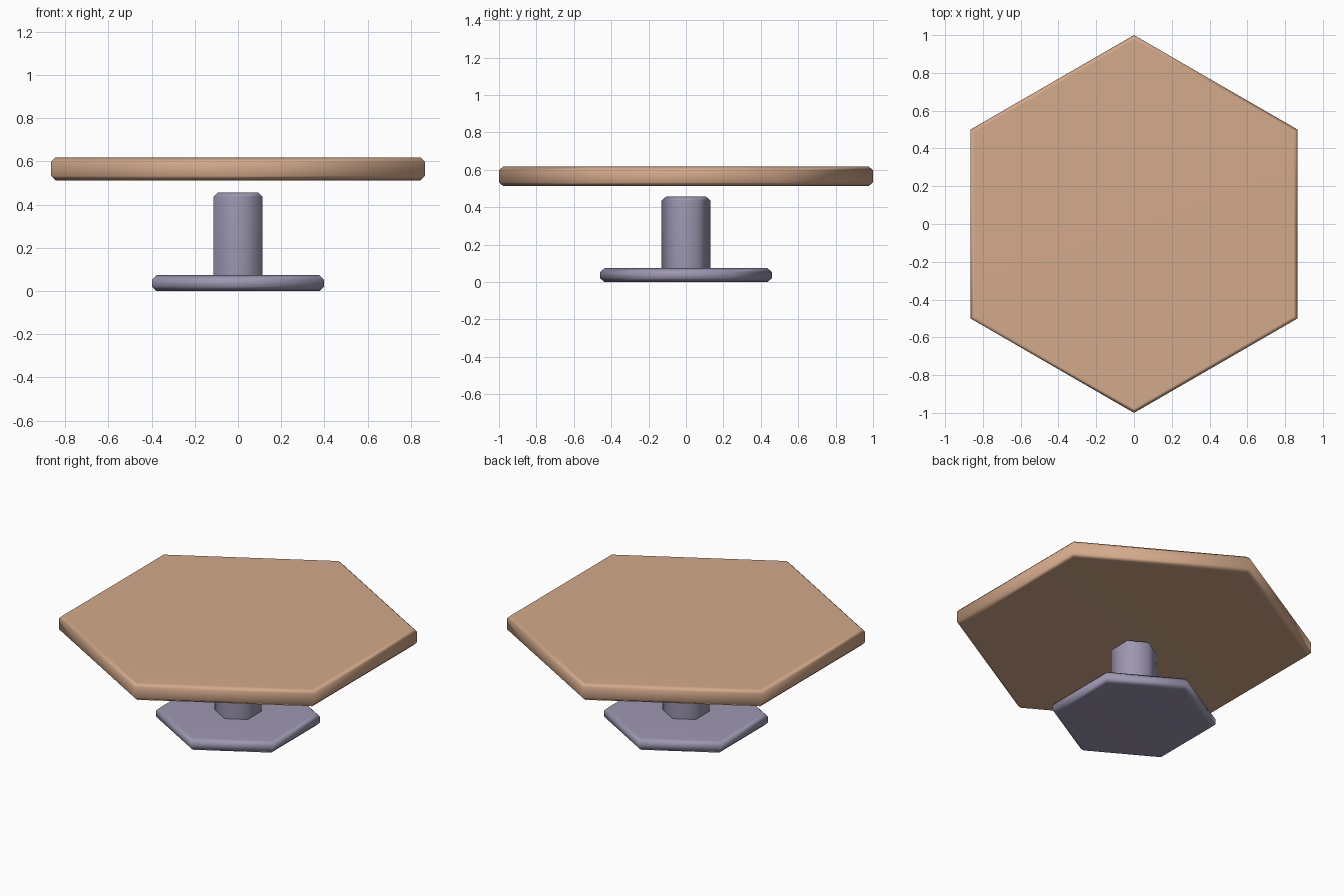
import bpy, bmesh, math

if "Cube" in bpy.data.objects:
    bpy.data.objects.remove(bpy.data.objects["Cube"])


def material(name, rgb):
    m = bpy.data.materials.new(name)
    m.diffuse_color = (*rgb, 1)
    m.use_nodes = True
    m.node_tree.nodes["Principled BSDF"].inputs["Base Color"].default_value = m.diffuse_color
    return m


def hex_prism(name, radius, z0, z1, chamfer, mat):
    """Hexagon with points on +/-y and chamfered top and bottom rims."""
    bm = bmesh.new()
    # ring radii shrink so each rim face is inset by the chamfer width
    inset = chamfer / math.cos(math.pi / 6)
    levels = [(z0, radius - inset), (z0 + chamfer, radius),
              (z1 - chamfer, radius), (z1, radius - inset)]
    rings = []
    for z, r in levels:
        rings.append([bm.verts.new((r * math.cos(math.pi / 6 + i * math.pi / 3),
                                    r * math.sin(math.pi / 6 + i * math.pi / 3), z))
                      for i in range(6)])
    for a, b in zip(rings, rings[1:]):
        for i in range(6):
            j = (i + 1) % 6
            bm.faces.new((a[i], a[j], b[j], b[i]))
    bm.faces.new(rings[0][::-1])
    bm.faces.new(rings[-1])
    for f in bm.faces:
        f.smooth = True
    mesh = bpy.data.meshes.new(name)
    bm.to_mesh(mesh)
    bm.free()
    mesh.materials.append(mat)
    ob = bpy.data.objects.new(name, mesh)
    bpy.context.collection.objects.link(ob)
    # soft rims, flat top and bottom
    ob.modifiers.new("flat_faces", 'WEIGHTED_NORMAL')
    return ob


wood = material("tan wood", (0.66, 0.40, 0.26))
metal = material("lilac grey metal", (0.34, 0.31, 0.44))

hex_prism("table_top", 1.0, 0.513, 0.618, 0.02, wood)
hex_prism("pedestal", 0.13, 0.04, 0.457, 0.02, metal)
hex_prism("base", 0.459, 0.0, 0.074, 0.02, metal)
